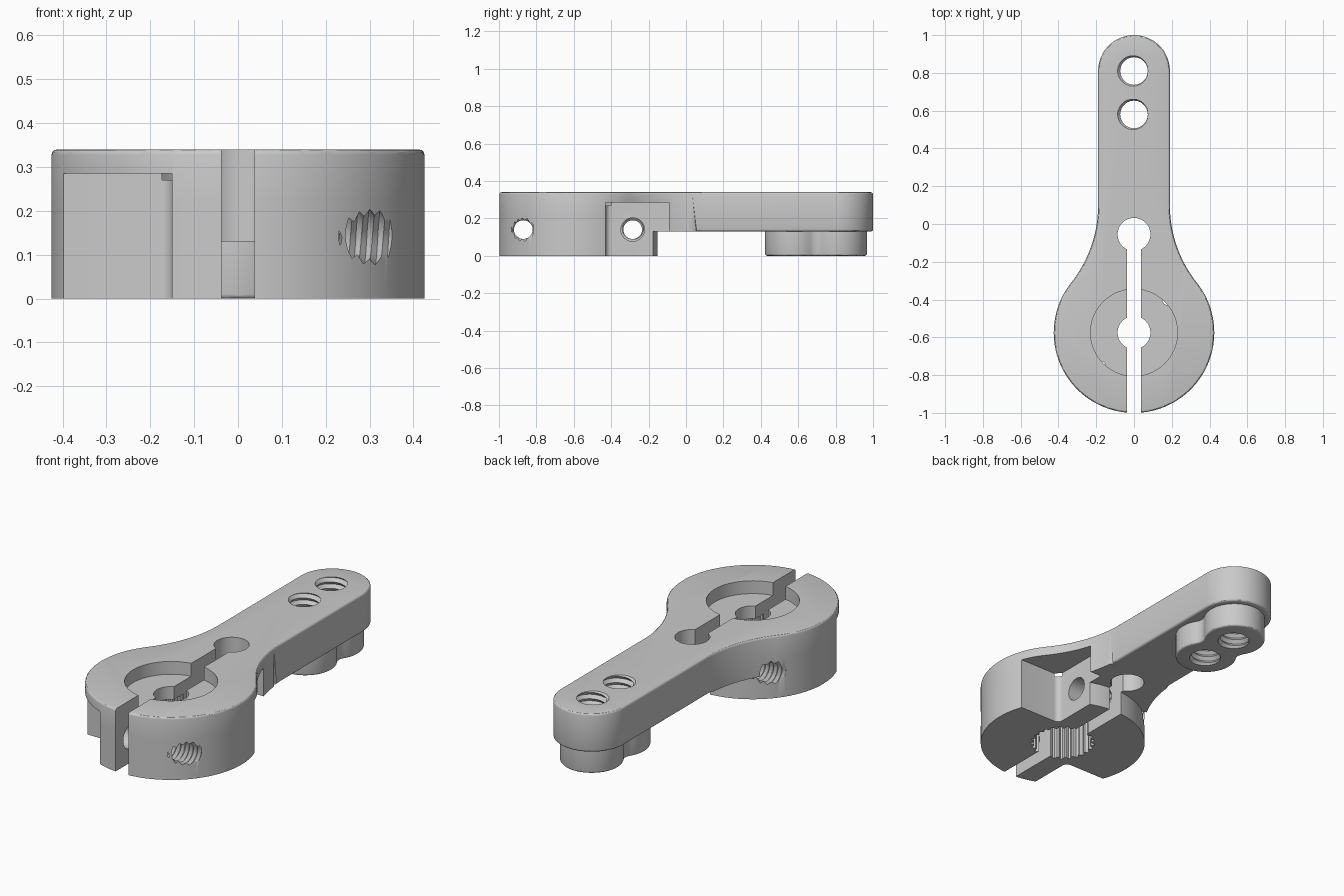
import bpy, bmesh
from math import sin, cos, pi, radians, degrees, sqrt, atan2
from mathutils import Matrix

if "Cube" in bpy.data.objects:
    bpy.data.objects.remove(bpy.data.objects["Cube"], do_unlink=True)

metal = bpy.data.materials.new("grey metal")
metal.use_nodes = True
GREY = (0.59, 0.59, 0.59, 1)
metal.diffuse_color = GREY
metal.node_tree.nodes["Principled BSDF"].inputs["Base Color"].default_value = GREY

HEAD_Y, HEAD_R, TOP, ARM_Z = -0.575, 0.425, 0.34, 0.13
HOLES = (0.58, 0.81)
SCREW_Z, SCREW_MID, SCREW_OFF = 0.14, -0.5775, 0.2925


def arc(cx, cy, r, a0, a1, n):
    """Points along an arc, angles in degrees."""
    steps = [radians(a0 + (a1 - a0) * i / n) for i in range(n + 1)]
    return [(cx + r * cos(a), cy + r * sin(a)) for a in steps]


def finish(name, bm):
    bmesh.ops.recalc_face_normals(bm, faces=bm.faces)
    mesh = bpy.data.meshes.new(name)
    bm.to_mesh(mesh)
    bm.free()
    mesh.materials.append(metal)
    ob = bpy.data.objects.new(name, mesh)
    bpy.context.collection.objects.link(ob)
    return ob


def prism(name, points, z0, z1, bevel=0.0, low_from=-9):
    """Extrude an outline; round the top rim, and the low rim beyond y = low_from."""
    bm = bmesh.new()
    face = bm.faces.new([bm.verts.new((x, y, z0)) for x, y in points])
    res = bmesh.ops.extrude_face_region(bm, geom=[face])
    verts = [v for v in res["geom"] if isinstance(v, bmesh.types.BMVert)]
    bmesh.ops.translate(bm, vec=(0, 0, z1 - z0), verts=verts)
    if bevel:
        rims = []
        for e in bm.edges:
            a, b = (v.co for v in e.verts)
            if abs(a.z - b.z) < 1e-5 and (a.z > (z0 + z1) / 2 or min(a.y, b.y) > low_from):
                rims.append(e)
        bmesh.ops.bevel(bm, geom=rims, offset=bevel, segments=3, profile=0.5, affect='EDGES')
    return finish(name, bm)


def disc(name, y, r, z0, z1, n=48):
    return prism(name, arc(0, y, r, 0, 360, n)[:-1], z0, z1)


def thread(name, minor, major, pitch, length, n=28):
    """Helical screw cutter along z, starting near zero."""
    bm = bmesh.new()
    rows = 2 * int(length / pitch) + 3
    grid = []
    for k in range(rows):
        r = major if k % 2 else minor
        grid.append([bm.verts.new((r * cos(2 * pi * j / n), r * sin(2 * pi * j / n),
                                   pitch * (k / 2 + j / n))) for j in range(n)])
    for k in range(rows - 1):
        for j in range(n - 1):
            bm.faces.new((grid[k][j], grid[k][j + 1], grid[k + 1][j + 1], grid[k + 1][j]))
        if k + 3 < rows:
            bm.faces.new((grid[k][-1], grid[k + 2][0], grid[k + 3][0], grid[k + 1][-1]))
    # fan caps follow the helix ends
    first = grid[0] + [grid[2][0], grid[1][0]]
    last = grid[-1] + [grid[-2][-1], grid[-3][-1]]
    for loop in (first, last):
        mid = bm.verts.new((0, 0, sum(v.co.z for v in loop) / len(loop)))
        for a, b in zip(loop, loop[1:] + loop[:1]):
            bm.faces.new((mid, a, b))
    return finish(name, bm)


def combine(target, other, operation='DIFFERENCE'):
    mod = target.modifiers.new("cut", 'BOOLEAN')
    mod.operation, mod.solver, mod.object = operation, 'EXACT', other
    bpy.context.view_layer.objects.active = target
    bpy.ops.object.modifier_apply(modifier=mod.name)
    bpy.data.objects.remove(other, do_unlink=True)


# Arm plate: round head, concave neck, straight arm with round tip
A = 38.4
ca, sa = cos(radians(A)), sin(radians(A))
neck_r = (HEAD_R * ca - 0.19) / (1 - ca)
neck_x, neck_y = 0.19 + neck_r, HEAD_Y + (HEAD_R + neck_r) * sa
right = arc(neck_x, neck_y, neck_r, 180 + A, 180, 20)[1:]
tip = arc(0, 0.81, 0.19, 0, 180, 48)
left = [(-x, y) for x, y in reversed(right)]
head = arc(0, HEAD_Y, HEAD_R, 180 - A, 360 + A, 107)
body = prism("clamp_arm", right + tip + left + head, ARM_Z, TOP, 0.012, 0.05)

# Lower half of the round clamp head
combine(body, disc("lower_head", HEAD_Y, HEAD_R, 0, 0.22, 150), 'UNION')

# Boss under the two arm holes, with a filleted waist
BOSS_R, WAIST_R = 0.157, 0.06
half = (HOLES[1] - HOLES[0]) / 2
mid = HOLES[0] + half
fx = sqrt((BOSS_R + WAIST_R) ** 2 - half ** 2)
b = degrees(atan2(half, fx))
boss = (arc(0, HOLES[1], BOSS_R, -b, 180 + b, 40)[:-1] + arc(-fx, mid, WAIST_R, b, -b, 8)[:-1]
        + arc(0, HOLES[0], BOSS_R, 180 - b, 360 + b, 40)[:-1]
        + arc(fx, mid, WAIST_R, 180 + b, 180 - b, 8)[:-1])
combine(body, prism("hole_boss", boss, 0, 0.17, 0.01), 'UNION')

# Clamp slot, relief hole, centre hole and top counterbore
slot = [(-0.038, -1.2), (0.038, -1.2), (0.038, -0.06), (-0.038, -0.06)]
combine(body, prism("slot", slot, -0.1, 0.5))
combine(body, disc("relief_hole", -0.055, 0.087, -0.1, 0.5))
combine(body, disc("centre_hole", HEAD_Y, 0.087, -0.1, 0.5))
combine(body, disc("counterbore", HEAD_Y, 0.23, 0.27, 0.5, 72))

# Toothed bore from below
TEETH = 25
spline = []
for i in range(TEETH * 4):
    r = 0.165 if i % 4 < 2 else 0.15
    spline.append((r * cos(2 * pi * i / TEETH / 4), HEAD_Y + r * sin(2 * pi * i / TEETH / 4)))
combine(body, prism("toothed_bore", spline, -0.1, 0.2))

# Two opposed clamp screws: pocket, clearance hole and threaded hole each
pocket = arc(0.18, 0.1775, 0.03, 180, 270, 6) + [(0.6, 0.1475), (0.6, 0.4875), (0.15, 0.4875)]
for s in (1, -1):
    y = SCREW_MID + s * SCREW_OFF
    combine(body, prism("screw_pocket", [(s * px, SCREW_MID + s * py) for px, py in pocket],
                        -0.1, 0.285))
    place = Matrix.Translation((0, y, SCREW_Z))
    clearance = disc("clearance_hole", 0, 0.063, 0, 0.3, 32)
    clearance.data.transform(place @ Matrix.Rotation(s * pi / 2, 4, 'Y'))
    combine(body, clearance)
    screw = thread("screw_thread", 0.05, 0.064, 0.025, 0.45)
    screw.data.transform(place @ Matrix.Rotation(-s * pi / 2, 4, 'Y'))
    combine(body, screw)

# Threaded arm holes
for y in HOLES:
    screw = thread("arm_thread", 0.073, 0.088, 0.035, 0.5)
    screw.data.transform(Matrix.Translation((0, y, -0.08)))
    combine(body, screw)

bpy.ops.object.select_all(action='DESELECT')
body.select_set(True)
bpy.context.view_layer.objects.active = body
bpy.ops.object.shade_smooth_by_angle(angle=radians(30))
